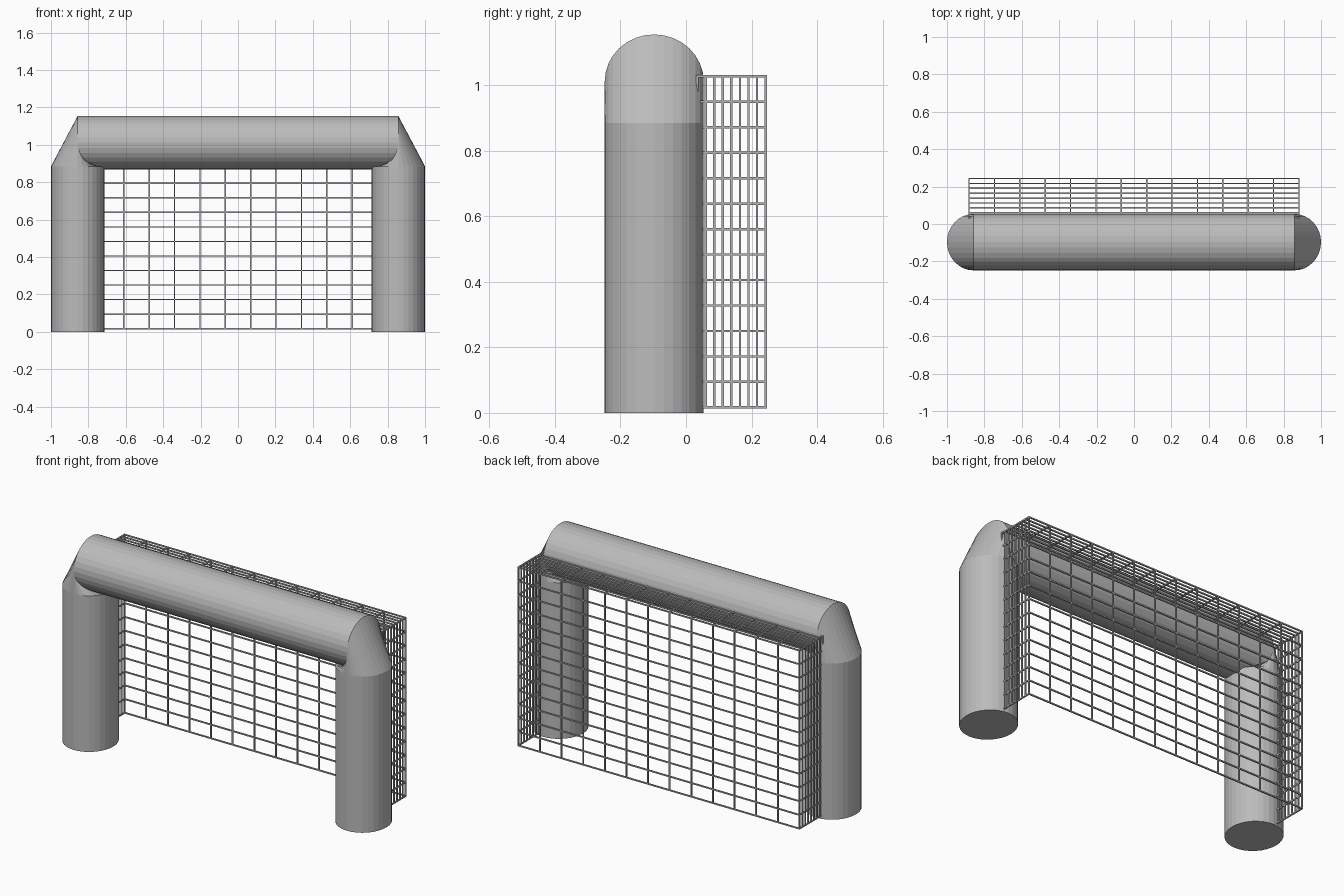
import bpy, bmesh
from math import sin, cos, pi
from mathutils import Vector

cube = bpy.data.objects.get("Cube")
if cube:
    bpy.data.objects.remove(cube)


def make_material(name, rgb):
    m = bpy.data.materials.new(name)
    m.use_nodes = True
    m.diffuse_color = (*rgb, 1)
    m.node_tree.nodes["Principled BSDF"].inputs["Base Color"].default_value = (*rgb, 1)
    return m


def finish(name, bm, mat):
    bmesh.ops.recalc_face_normals(bm, faces=bm.faces)
    me = bpy.data.meshes.new(name)
    bm.to_mesh(me)
    bm.free()
    me.materials.append(mat)
    ob = bpy.data.objects.new(name, me)
    bpy.context.collection.objects.link(ob)
    return ob


tube_grey = make_material("tube grey", (0.5, 0.5, 0.5))
net_grey = make_material("net grey", (0.45, 0.45, 0.45))

SIDES = 32
R, RY, CY = 0.143, 0.151, -0.097      # tube radii and depth centre
POST_X, POST_TOP, BAR_Z = 0.857, 0.885, 1.012
angles = [2 * pi * i / SIDES for i in range(SIDES)]


def post_ring(bm, side, z):
    return [bm.verts.new((side * (POST_X + R * sin(a)), CY + RY * cos(a), z)) for a in angles]


def bar_ring(bm, side):
    # The lower half curves inward to meet the inner side of the post
    ring = []
    for a in angles:
        inset = R * (1 - abs(cos(a))) if sin(a) < 0 else 0
        ring.append(bm.verts.new((side * (POST_X - inset), CY + RY * cos(a), BAR_Z + R * sin(a))))
    return ring


def bridge(bm, a, b):
    for i in range(SIDES):
        j = (i + 1) % SIDES
        bm.faces.new((a[i], a[j], b[j], b[i]))


# Frame: two posts, bevelled corners and the crossbar as one tube
bm = bmesh.new()
bar_ends = []
for side in (-1, 1):
    foot, top, end = post_ring(bm, side, 0), post_ring(bm, side, POST_TOP), bar_ring(bm, side)
    bm.faces.new(foot)
    bridge(bm, foot, top)
    bridge(bm, top, end)
    bar_ends.append(end)
bridge(bm, *bar_ends)
finish("goal_frame", bm, tube_grey)

# Net: grid of thin square wires on the back, sides and top
W = 0.007
X, Y0, Y1, Z0, Z1 = 0.882, 0.034, 0.243, 0.017, 1.027


def steps(a, b, n):
    return [a + (b - a) * i / n for i in range(n + 1)]


def wire(bm, a, b):
    a, b = Vector(a), Vector(b)
    size = b - a
    geo = bmesh.ops.create_cube(bm, size=1)["verts"]
    for v in geo:
        v.co = (a + b) / 2 + Vector(c * (s + W) for c, s in zip(v.co, size))


xs, ys, zs = steps(-X, X, 13), steps(Y0, Y1, 8), steps(Z0, Z1, 13)

bm = bmesh.new()
for x in xs:
    wire(bm, (x, Y1, Z0), (x, Y1, Z1))
for z in zs:
    wire(bm, (-X, Y1, z), (X, Y1, z))
finish("back_net", bm, net_grey)

bm = bmesh.new()
for x in xs:
    wire(bm, (x, Y0, Z1), (x, Y1, Z1))
for y in ys:
    wire(bm, (-X, y, Z1), (X, y, Z1))
finish("top_net", bm, net_grey)

for name, x in (("right_net", -X), ("left_net", X)):
    bm = bmesh.new()
    for y in ys:
        wire(bm, (x, y, Z0), (x, y, Z1))
    for z in zs:
        wire(bm, (x, Y0, z), (x, Y1, z))
    finish(name, bm, net_grey)
